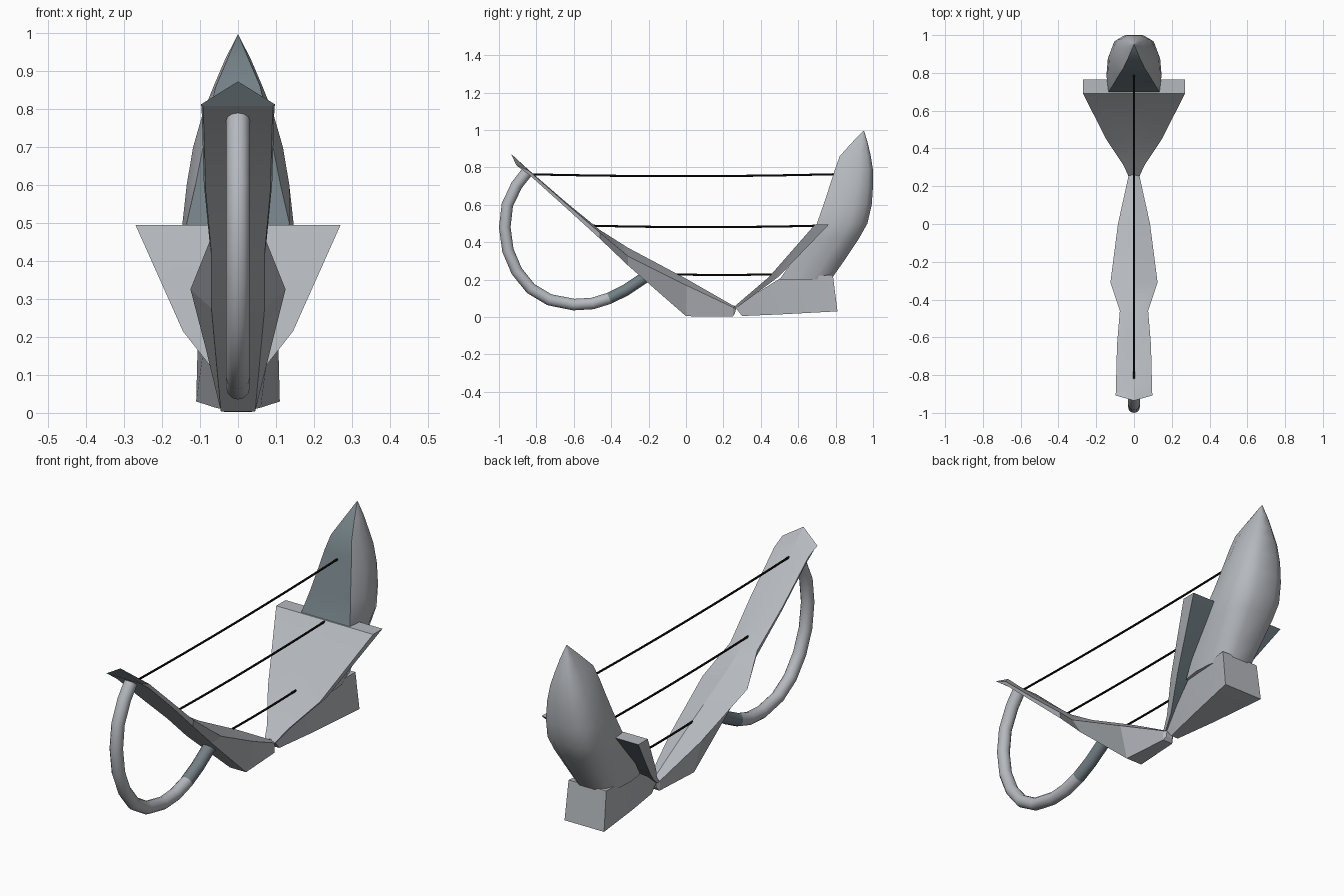
import bpy, bmesh, math
from mathutils import Vector

if "Cube" in bpy.data.objects:
    bpy.data.objects.remove(bpy.data.objects["Cube"])


def material(name, rgb):
    m = bpy.data.materials.new(name)
    m.diffuse_color = (*rgb, 1)
    m.use_nodes = True
    m.node_tree.nodes["Principled BSDF"].inputs["Base Color"].default_value = m.diffuse_color
    return m


GREY = material("pale grey", (0.46, 0.48, 0.51))
TEAL = material("slate teal", (0.17, 0.215, 0.235))
BLACK = material("black", (0.006, 0.006, 0.006))


def loft(name, rings, mats, rule=None, angle=30):
    """Skin a list of closed rings; rule(face) gives the material index."""
    bm = bmesh.new()
    vr = [[bm.verts.new(p) for p in r] for r in rings]
    n = len(rings[0])
    for a, b in zip(vr, vr[1:]):
        for i in range(n):
            j = (i + 1) % n
            bm.faces.new((a[i], a[j], b[j], b[i]))
    bm.faces.new(vr[0][::-1])
    bm.faces.new(vr[-1])
    bmesh.ops.remove_doubles(bm, verts=bm.verts, dist=0.0005)
    bmesh.ops.recalc_face_normals(bm, faces=bm.faces)
    bm.normal_update()
    for f in bm.faces:
        f.material_index = rule(f) if rule else 0
    me = bpy.data.meshes.new(name)
    bm.to_mesh(me)
    bm.free()
    ob = bpy.data.objects.new(name, me)
    bpy.context.collection.objects.link(ob)
    for m in mats:
        me.materials.append(m)
    bpy.ops.object.select_all(action='DESELECT')
    ob.select_set(True)
    bpy.context.view_layer.objects.active = ob
    bpy.ops.object.shade_smooth_by_angle(angle=math.radians(angle))
    return ob


def mirrored(half):
    """Close a half section by mirroring it across x = 0."""
    return half + [(-x, y, z) for x, y, z in reversed(half) if x > 1e-6]


def tube(name, path, radius, sides, mats, rule=None):
    """Tube in the x = 0 plane along (y, z) points."""
    pts = [Vector((0, y, z)) for y, z in path]
    rings = []
    for i, p in enumerate(pts):
        t = (pts[min(i + 1, len(pts) - 1)] - pts[max(i - 1, 0)]).normalized()
        nrm = Vector((0, -t.z, t.y))
        rings.append([p + radius * (math.cos(a) * nrm + math.sin(a) * Vector((1, 0, 0)))
                      for a in (2 * math.pi * k / sides for k in range(sides))])
    return loft(name, rings, mats, rule, angle=50)


# Front arm: ridge (y, z), edge (x, y, z), underside (x, y, z); teal end cap
arm = [
    ((-.935, .872), (.097, -.908, .812), (.092, -.903, .807)),
    ((-.84, .785), (.095, -.84, .782), (.09, -.835, .757)),
    ((-.64, .612), (.09, -.64, .605), (.085, -.64, .582)),
    ((-.46, .465), (.075, -.46, .45), (.07, -.46, .418)),
    ((-.31, .37), (.125, -.31, .325), (.07, -.31, .275)),
    ((0, .205), (.085, 0, .17), (.045, 0, .004)),
    ((.25, .062), (.03, .25, .052), (.028, .25, .002)),
    ((.268, .058), (.02, .268, .045), (.018, .262, .02)),
]
loft("front_arm", [mirrored([(0, *t), e, u]) for t, e, u in arm], [GREY, TEAL],
     lambda f: 1 if len(f.verts) == 5 and f.calc_center_median().y < -.88 else 0, angle=20)

# Curved handle below the arm, with a teal lower end
handle = [(-.85, .775), (-.905, .705), (-.955, .60), (-.969, .48), (-.952, .355),
          (-.905, .245), (-.83, .152), (-.73, .092), (-.60, .066),
          (-.50, .072), (-.41, .10), (-.32, .145), (-.20, .225)]
tube("curved_handle", handle, 0.031, 12, [GREY, TEAL],
     lambda f: 1 if f.calc_center_median().y > -.40 else 0)

# Fan-shaped soundboard with a teal back: half width, front y, z, thickness in y
fan = [(.028, .25, .048, .02), (.055, .31, .10, .03),
       (.145, .445, .215, .05), (.27, .69, .495, .075)]
loft("fan_board", [[(w, y, z), (0, y, z), (-w, y, z), (-w, y + d, z), (0, y + d, z), (w, y + d, z)]
                   for w, y, z, d in fan],
     [GREY, TEAL], lambda f: 1 if f.normal.y > 0.4 else 0)

# Rear hull with a flat teal front: z, front y, back y, rim half width, full half width
hull = [(.20, .50, .775, .095, .108), (.30, .57, .845, .11, .12), (.42, .66, .925, .125, .137),
        (.50, .70, .97, .135, .146), (.60, .735, .993, .112, .135), (.70, .768, 1.0, .092, .118),
        (.79, .797, .999, .075, .092), (.86, .822, .988, .058, .064),
        (.93, .885, .972, .028, .034), (.995, .948, .952, .001, .001)]
rings = []
for z, f, b, r, m in hull:
    d = b - f
    rings.append(mirrored([(r, f, z), (m, f + .32 * d, z), (.95 * m, f + .65 * d, z),
                           (.78 * m, f + .89 * d, z), (.4 * m, b, z)]))
loft("rear_hull", rings, [GREY, TEAL],
     lambda f: 1 if f.normal.y < -0.6 and abs(f.calc_center_median().x) < 0.004 else 0, angle=52)

# Wedge foot: y top, y bottom, z top, z bottom, top and bottom half widths
foot = [(.26, .30, .055, .005, .02, .02), (.51, .51, .21, .014, .085, .06),
        (.785, .81, .225, .03, .105, .11)]
loft("wedge_foot", [[(a, yt, zt), (-a, yt, zt), (-b, yb, zb), (b, yb, zb)]
                    for yt, yb, zt, zb, a, b in foot], [GREY], angle=20)

# Three slightly sagging strings
for i, (y0, y1, z) in enumerate([(-.84, .79, .763), (-.51, .70, .488), (-.075, .46, .228)]):
    path = []
    for k in range(9):
        t = k / 8
        path.append((y0 + (y1 - y0) * t, z - 0.02 * (y1 - y0) / 1.6 * t * (1 - t) * 2))
    tube(f"string_{i + 1}", path, 0.0055, 6, [BLACK])
